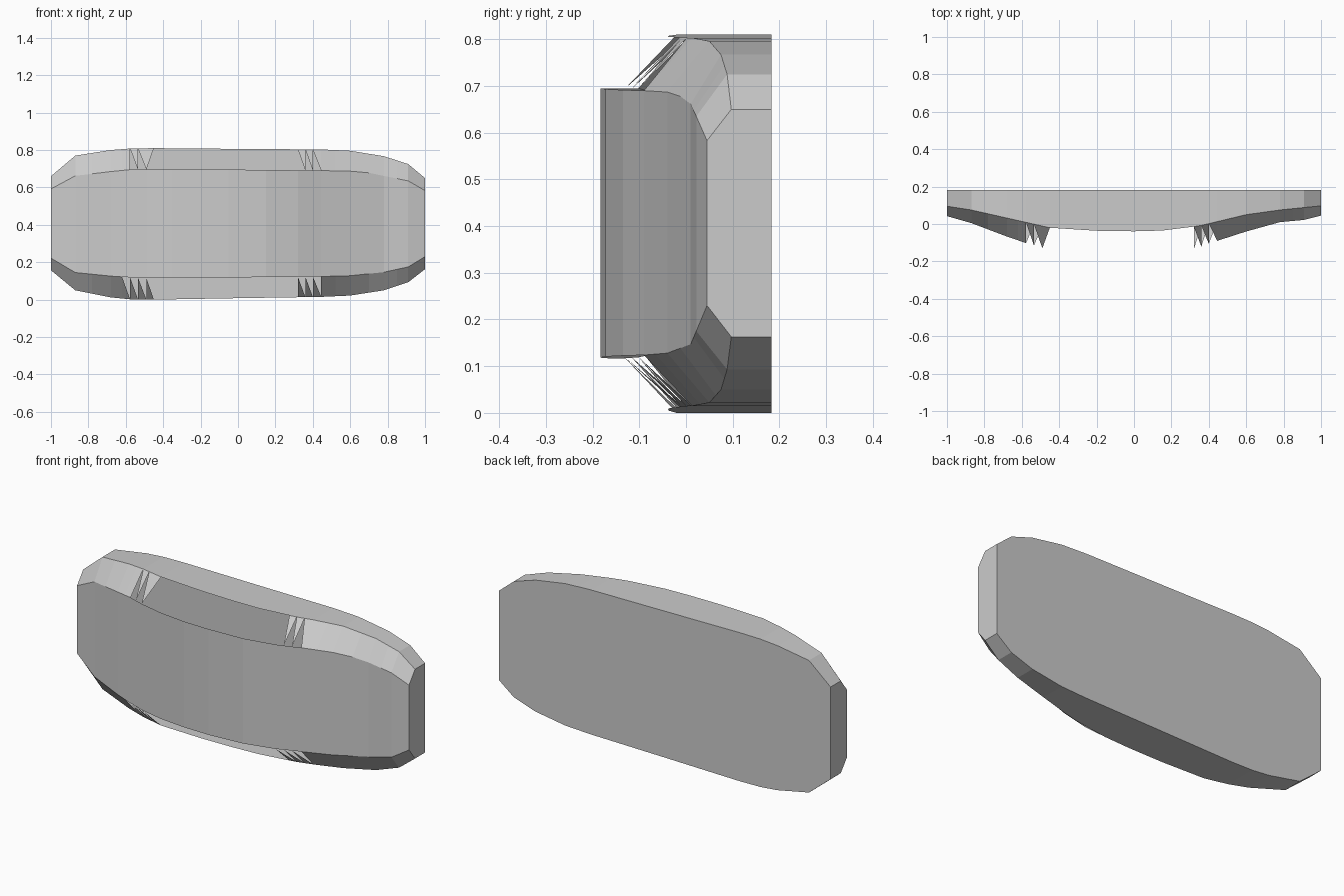
import bpy

if "Cube" in bpy.data.objects:
    bpy.data.objects.remove(bpy.data.objects["Cube"])

BACK_Y = 0.183

# Profiles along x: outline heights and front depths
RIM_TOP = [(-1, .66), (-.87, .77), (-.68, .80), (-.577, .808), (-.45, .81), (0, .806), (.45, .803),
           (.6, .796), (.78, .767), (.91, .725), (1, .65)]
RIM_BOT = [(-1, .157), (-.87, .05), (-.68, .012), (-.577, .002), (-.45, 0), (0, .008), (.45, .015),
           (.6, .022), (.78, .05), (.91, .093), (1, .163)]
IN_TOP = [(-1, .592), (-.87, .662), (-.68, .685), (-.577, .695), (0, .695), (.45, .69),
          (.6, .687), (.7, .678), (.91, .635), (1, .583)]
IN_BOT = [(-1, .222), (-.87, .145), (-.68, .126), (-.577, .119), (-.45, .116), (0, .119), (.45, .124),
          (.6, .128), (.78, .147), (.91, .175), (1, .23)]
RIM_Y = [(-1, .095), (-.87, .075), (-.68, .032), (-.45, -.02), (-.2, -.036), (0, -.039),
         (.15, -.035), (.35, -.01), (.6, .05), (.78, .075), (1, .097)]
IN_Y = [(-1, .042), (-.87, .005), (-.68, -.067), (-.577, -.102), (-.49, -.13), (-.35, -.162),
        (-.2, -.179), (-.05, -.183), (.15, -.172), (.32, -.135), (.445, -.09), (.6, -.04),
        (.78, .01), (.91, .022), (1, .045)]
XS = [-1, -.87, -.78, -.68, -.62, -.577, -.535, -.49, -.45, -.35, -.2, -.05, 0, .15, .25,
      .32, .36, .4, .445, .52, .6, .7, .78, .85, .91, 1]


def at(profile, x):
    for (x0, v0), (x1, v1) in zip(profile, profile[1:]):
        if x <= x1:
            return v0 + (v1 - v0) * (x - x0) / (x1 - x0)
    return profile[-1][1]


def line(z_profile, y_profile=None):
    return [(x, at(y_profile, x) if y_profile else BACK_Y, at(z_profile, x)) for x in XS]


def strip(a, b):
    return [[a[i], a[i + 1], b[i + 1], b[i]] for i in range(len(a) - 1)]


def build(name, faces):
    index = {}
    polys = [[index.setdefault(p, len(index)) for p in f] for f in faces]
    mesh = bpy.data.meshes.new(name)
    mesh.from_pydata(list(index), [], polys)
    obj = bpy.data.objects.new(name, mesh)
    bpy.context.collection.objects.link(obj)
    return obj


def bevel(inner, rim, solid_left, tip_right, flip):
    """Sloped edge band, open in the middle, with jagged teeth at the gap."""
    faces = []
    for i, x in enumerate(XS[:-1]):
        quad = [inner[i], inner[i + 1], rim[i + 1], rim[i]]
        if XS[i + 1] <= solid_left or x >= .445:
            face = quad
        elif x < -.45 or x >= .32:
            right = tip_right and x != -.49
            face = [inner[i + 1] if right else inner[i], rim[i + 1], rim[i]]
        else:
            continue
        faces.append(face[::-1] if flip else face)
    return faces


rim_top, rim_bot = line(RIM_TOP, RIM_Y), line(RIM_BOT, RIM_Y)
in_top, in_bot = line(IN_TOP, IN_Y), line(IN_BOT, IN_Y)
back_top, back_bot = line(RIM_TOP), line(RIM_BOT)

# Housing: top wall, back, bottom wall and the two flat ends
housing = strip(rim_top, back_top) + strip(back_top, back_bot) + strip(back_bot, rim_bot)
loops = (in_bot, rim_bot, back_bot, back_top, rim_top, in_top)
housing.append([l[-1] for l in loops])
housing.append([l[0] for l in reversed(loops)])
build("housing", housing)

# Curved front panel
build("front_panel", strip(in_bot, in_top))

# Sloped bands joining the panel to the housing
build("top_bevel", bevel(in_top, rim_top, -.577, True, False))
build("bottom_bevel", bevel(in_bot, rim_bot, -.62, False, True))
